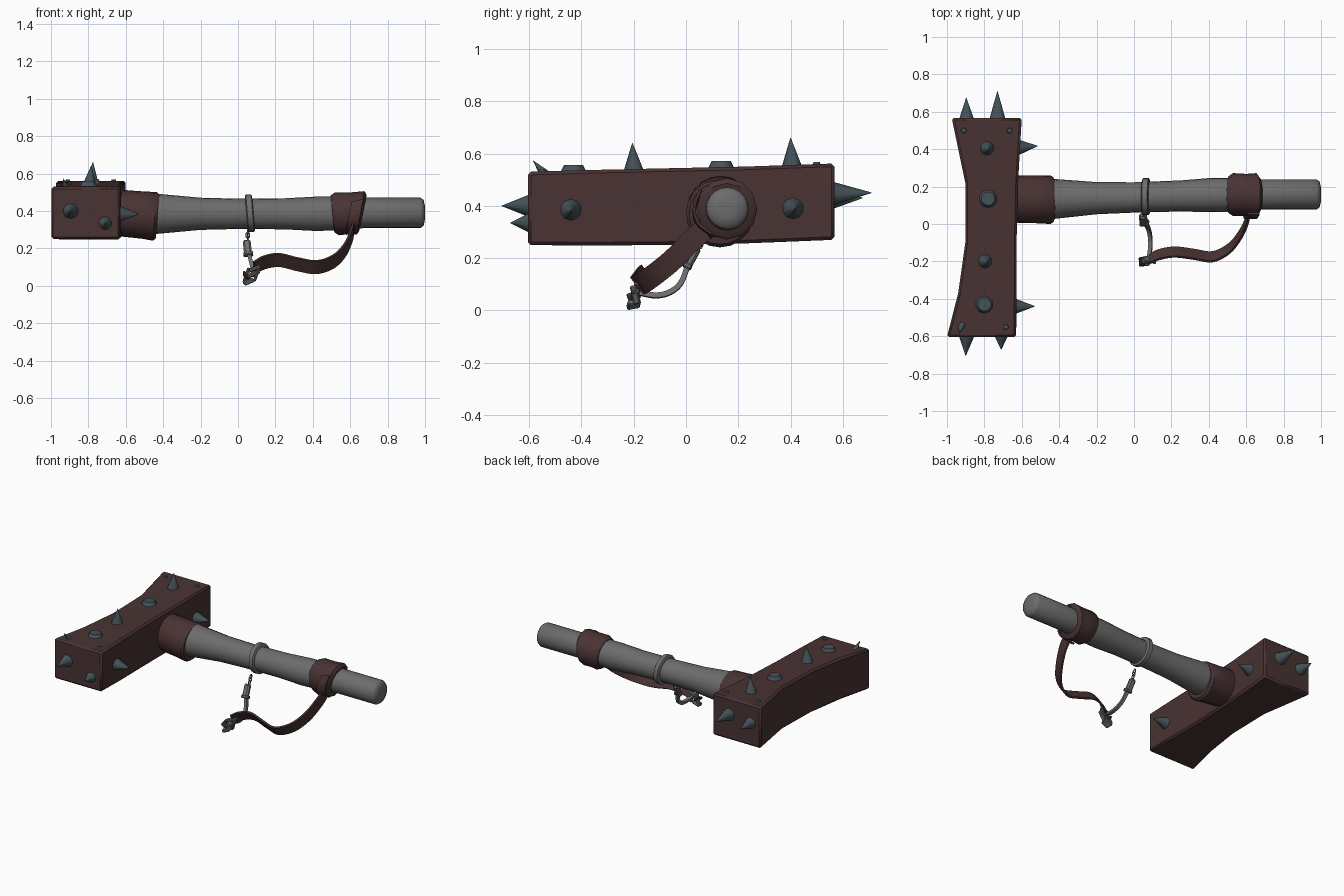
import bpy, bmesh, math
from mathutils import Vector

if "Cube" in bpy.data.objects:
    bpy.data.objects.remove(bpy.data.objects["Cube"])


def material(name, rgb):
    m = bpy.data.materials.new(name)
    m.diffuse_color = (*rgb, 1)
    m.use_nodes = True
    m.node_tree.nodes["Principled BSDF"].inputs["Base Color"].default_value = m.diffuse_color
    return m


BROWN = material("dark_brown", (0.068, 0.033, 0.033))
GREY = material("handle_grey", (0.15, 0.15, 0.15))
STEEL = material("blue_steel", (0.058, 0.085, 0.098))
METAL = material("fitting_grey", (0.16, 0.16, 0.16))


def finish(name, bm, mat, angle=40):
    """Turn a bmesh into an object, smooth below the given angle."""
    bmesh.ops.recalc_face_normals(bm, faces=bm.faces)
    for f in bm.faces:
        f.smooth = True
    for e in bm.edges:
        e.smooth = len(e.link_faces) == 2 and e.calc_face_angle(0) < math.radians(angle)
    me = bpy.data.meshes.new(name)
    bm.to_mesh(me)
    bm.free()
    me.materials.append(mat)
    ob = bpy.data.objects.new(name, me)
    bpy.context.collection.objects.link(ob)
    return ob


def loft(name, rings, mat, angle=40):
    """Skin closed rings of points and cap both ends."""
    bm = bmesh.new()
    vs = [[bm.verts.new(p) for p in r] for r in rings]
    n = len(vs[0])
    for a, b in zip(vs, vs[1:]):
        for i in range(n):
            bm.faces.new((a[i], a[(i + 1) % n], b[(i + 1) % n], b[i]))
    bm.faces.new(vs[0])
    bm.faces.new(vs[-1])
    return finish(name, bm, mat, angle)


def rod(name, prof, mat, n=20, angle=40):
    """Rings along x: (x, centre y, centre z, radius, lean in x)."""
    rings = []
    for x, y, z, r, lean in prof:
        rings.append([(x + lean * math.sin(t), y + r * math.cos(t), z + r * math.sin(t))
                      for t in (2 * math.pi * i / n for i in range(n))])
    return loft(name, rings, mat, angle)


def spline(pts, steps=5):
    """Catmull-Rom points through a short path."""
    p = [Vector(q) for q in pts]
    p = [2 * p[0] - p[1]] + p + [2 * p[-1] - p[-2]]
    out = []
    for a, b, c, d in zip(p, p[1:], p[2:], p[3:]):
        for k in range(steps):
            t = k / steps
            out.append(0.5 * (2 * b + (c - a) * t + (2 * a - 5 * b + 4 * c - d) * t * t
                              + (3 * b - a - 3 * c + d) * t ** 3))
    return out + [p[-2]]


def band(name, pts, width, thick, mat):
    """Flat ribbon along a path; width is the half-width vector."""
    path, w = spline(pts), Vector(width)
    rings = []
    for i, p in enumerate(path):
        d = path[min(i + 1, len(path) - 1)] - path[max(i - 1, 0)]
        nrm = d.cross(w).normalized() * thick / 2
        rings.append([p - w - nrm, p + w - nrm, p + w + nrm, p - w + nrm])
    return loft(name, rings, mat)


def box(name, loc, size, rot, mat, bevel=0.005):
    bm = bmesh.new()
    bmesh.ops.create_cube(bm, size=1)
    for v in bm.verts:
        v.co = Vector(size) * v.co
    bmesh.ops.bevel(bm, geom=bm.edges[:], offset=bevel, segments=1, affect='EDGES')
    ob = finish(name, bm, mat, 20)
    ob.location, ob.rotation_euler = loc, rot
    return ob


def torus(name, loc, R, r, rot, mat, stretch=1.0):
    bm = bmesh.new()
    n, m = 14, 6
    v = [[bm.verts.new((stretch * math.cos(a) * (R + r * math.cos(b)),
                        math.sin(a) * (R + r * math.cos(b)), r * math.sin(b)))
          for b in (2 * math.pi * j / m for j in range(m))]
         for a in (2 * math.pi * i / n for i in range(n))]
    for i in range(n):
        for j in range(m):
            k, l = (i + 1) % n, (j + 1) % m
            bm.faces.new((v[i][j], v[k][j], v[k][l], v[i][l]))
    ob = finish(name, bm, mat, 80)
    ob.location, ob.rotation_euler = loc, rot
    return ob


def cone(name, base, tip, r, top=0.0):
    """Spike or stud from base to tip."""
    base, tip = Vector(base), Vector(tip)
    bm = bmesh.new()
    bmesh.ops.create_cone(bm, cap_ends=True, segments=10, radius1=r, radius2=max(top, 0.001),
                          depth=(tip - base).length)
    ob = finish(name, bm, STEEL, 50)
    ob.location = (base + tip) / 2
    ob.rotation_euler = (tip - base).to_track_quat('Z', 'Y').to_euler()
    return ob


# hammer head: block with a hollowed back
sections = [(-0.605, -1.0, -0.63, 0.25, 0.53), (-0.37, -0.94, -0.628, 0.248, 0.537),
            (-0.10, -0.902, -0.628, 0.25, 0.543), (0.22, -0.902, -0.62, 0.256, 0.55),
            (0.568, -0.975, -0.60, 0.27, 0.562)]
head = loft("hammer_head", [[(a, y, lo), (b, y, lo), (b, y, hi), (a, y, hi)]
                            for y, a, b, lo, hi in sections], BROWN, 20)
bev = head.modifiers.new("worn_edges", 'BEVEL')
bev.width, bev.segments, bev.limit_method = 0.012, 1, 'ANGLE'


def head_top(y):
    return 0.53 + 0.032 * (y + 0.605) / 1.173


# spikes, studs and rivets on the top of the head
for x, y, tx, ty, tip in [(-0.785, 0.405, -0.775, 0.40, 0.66), (-0.795, -0.2, -0.785, -0.205, 0.64)]:
    cone("top_spike", (x, y, head_top(y) - 0.01), (tx, ty, tip), 0.04)
for x, y in [(-0.78, 0.135), (-0.80, -0.43)]:
    z = head_top(y)
    cone("top_stud", (x, y, z - 0.01), (x, y, z + 0.022), 0.052, 0.036)
for x, y in [(-0.91, 0.50), (-0.665, 0.50), (-0.685, -0.55)]:
    z = head_top(y)
    cone("corner_rivet", (x, y, z - 0.01), (x, y, z + 0.008), 0.017, 0.012)
cone("corner_nail", (-0.92, -0.54, 0.52), (-0.935, -0.585, 0.573), 0.02)

# spikes on the two ends and the handle side
for base, tip, r in [((-0.895, -0.59, 0.40), (-0.90, -0.705, 0.40), 0.047),
                     ((-0.71, -0.59, 0.335), (-0.71, -0.672, 0.335), 0.042),
                     ((-0.895, 0.555, 0.43), (-0.897, 0.675, 0.43), 0.044),
                     ((-0.73, 0.555, 0.447), (-0.73, 0.71, 0.45), 0.047),
                     ((-0.625, 0.41, 0.39), (-0.515, 0.417, 0.39), 0.047),
                     ((-0.645, -0.44, 0.385), (-0.53, -0.44, 0.383), 0.047)]:
    cone("side_spike", base, tip, r)

# handle
rod("handle", [(-0.64, 0.132, 0.385, 0.112, 0), (-0.43, 0.134, 0.385, 0.107, 0),
               (-0.2, 0.138, 0.385, 0.086, 0), (0.0, 0.142, 0.385, 0.081, 0),
               (0.25, 0.15, 0.385, 0.083, 0), (0.42, 0.155, 0.385, 0.092, 0),
               (0.55, 0.157, 0.388, 0.09, 0), (0.68, 0.158, 0.39, 0.081, 0),
               (0.975, 0.158, 0.39, 0.081, 0), (0.992, 0.158, 0.39, 0.07, 0),
               (1.0, 0.158, 0.39, 0.035, 0)], GREY, angle=70)

# leather collar at the head
rod("head_collar", [(-0.65, 0.132, 0.388, 0.12, -0.01), (-0.62, 0.132, 0.388, 0.126, -0.01),
                    (-0.52, 0.131, 0.379, 0.127, -0.006), (-0.445, 0.13, 0.371, 0.13, 0.01),
                    (-0.43, 0.13, 0.371, 0.118, 0.01)], BROWN)

# leather grip wrap and its overlapping layer
rod("grip_wrap", [(0.505, 0.157, 0.385, 0.098, -0.01), (0.53, 0.157, 0.385, 0.115, -0.01),
                  (0.60, 0.156, 0.388, 0.112, 0.01), (0.655, 0.156, 0.39, 0.116, 0.02),
                  (0.668, 0.156, 0.39, 0.096, 0.02)], BROWN, n=12)
band("wrap_overlap", [(0.61, 0.10, 0.285), (0.615, 0.045, 0.33), (0.625, 0.032, 0.39),
                      (0.64, 0.055, 0.455)], (0.032, 0, 0.008), 0.012, BROWN)

# metal ring round the handle
rod("handle_ring", [(0.045, 0.147, 0.388, 0.092, -0.008), (0.05, 0.147, 0.388, 0.1, -0.008),
                    (0.078, 0.147, 0.388, 0.1, -0.008), (0.083, 0.147, 0.388, 0.092, -0.008)], METAL)

# hanging strap loop
band("wrist_strap", [(0.615, 0.07, 0.31), (0.605, 0.02, 0.265), (0.57, -0.055, 0.19),
                     (0.51, -0.13, 0.13), (0.42, -0.175, 0.10), (0.32, -0.162, 0.115),
                     (0.22, -0.15, 0.138), (0.14, -0.162, 0.125), (0.085, -0.185, 0.095)],
     (0, 0.025, -0.034), 0.012, BROWN)
box("strap_end", (0.045, -0.2, 0.055), (0.045, 0.05, 0.014), (0.5, 0.7, 0.3), BROWN)

# chain links, clasp and hook
for i, (y, z) in enumerate([(0.068, 0.287), (0.06, 0.27), (0.053, 0.253)]):
    torus("chain_link", (0.052, y, z), 0.01, 0.0035, (0.0, math.pi / 2, i * math.pi / 2), METAL, 1.4)
box("clasp", (0.05, 0.025, 0.205), (0.042, 0.032, 0.085), (-0.5, -0.1, 0), METAL, 0.009)
box("clasp_collar", (0.055, 0.005, 0.17), (0.052, 0.036, 0.02), (-0.5, -0.1, 0), METAL)
band("hook", [(0.06, 0.005, 0.165), (0.075, -0.02, 0.105), (0.085, -0.06, 0.07),
              (0.088, -0.115, 0.057), (0.08, -0.18, 0.068)], (0.01, 0, 0.002), 0.02, METAL)

# buckle: open frame with a crossbar
for name, loc, size in [("buckle_top", (0.085, -0.185, 0.092), (0.075, 0.03, 0.018)),
                        ("buckle_bar", (0.075, -0.195, 0.06), (0.085, 0.03, 0.018)),
                        ("buckle_bottom", (0.055, -0.2, 0.024), (0.055, 0.05, 0.022))]:
    box(name, loc, size, (0.2, -0.4, 0.1), METAL)
for dx in (-0.03, 0.025):
    box("buckle_side", (0.075 + dx, -0.195, 0.06), (0.016, 0.026, 0.075), (0.2, 0.35, 0), METAL)
